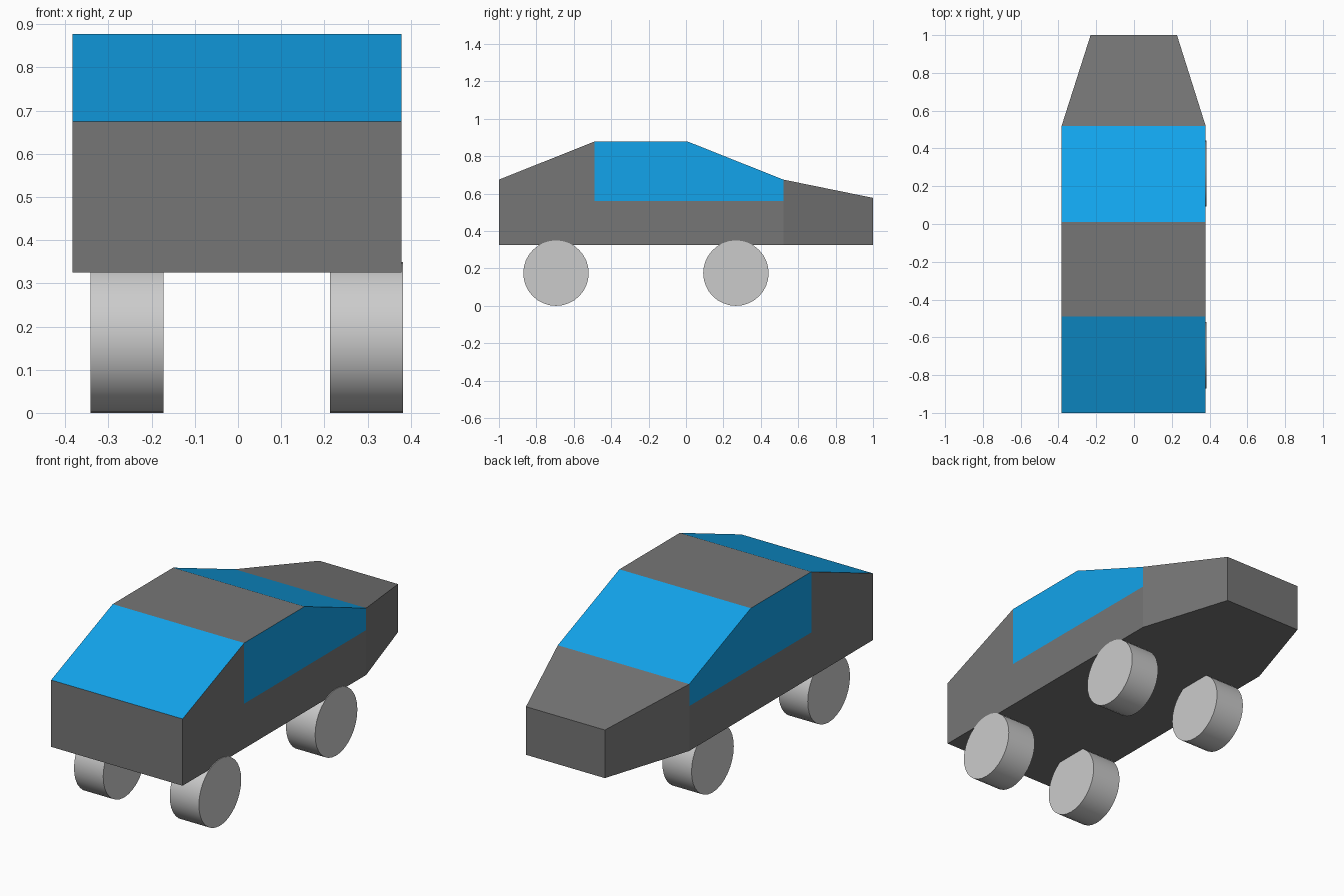
import bpy, bmesh, math

if "Cube" in bpy.data.objects:
    bpy.data.objects.remove(bpy.data.objects["Cube"])

X_LEFT, X_RIGHT = -0.383, 0.379
NOSE_SCALE = 0.6
WIN_BACK, WIN_FRONT, WIN_SILL = -0.49, 0.52, 0.56


def material(name, color):
    mat = bpy.data.materials.new(name)
    mat.diffuse_color = color
    mat.use_nodes = True
    mat.node_tree.nodes["Principled BSDF"].inputs["Base Color"].default_value = mat.diffuse_color
    return mat


# Body: side profile extruded across the width
profile = [(-1, 0.325), (1, 0.325), (1, 0.577), (WIN_FRONT, 0.675),
           (0.01, 0.878), (WIN_BACK, 0.878), (-1, 0.675)]
bm = bmesh.new()
side = bm.faces.new([bm.verts.new((X_LEFT, y, z)) for y, z in profile])
ext = bmesh.ops.extrude_face_region(bm, geom=[side])
verts = [v for v in ext["geom"] if isinstance(v, bmesh.types.BMVert)]
bmesh.ops.translate(bm, verts=verts, vec=(X_RIGHT - X_LEFT, 0, 0))

# Cuts along the window pillars and sill
for co, no in [((0, WIN_BACK, 0), (0, 1, 0)),
               ((0, WIN_FRONT, 0), (0, 1, 0)),
               ((0, 0, WIN_SILL), (0, 0, 1))]:
    bmesh.ops.bisect_plane(bm, geom=bm.verts[:] + bm.edges[:] + bm.faces[:],
                           dist=1e-4, plane_co=co, plane_no=no)

# Tapered nose
for v in bm.verts:
    if v.co.y > 0.99:
        v.co.x *= NOSE_SCALE
bmesh.ops.recalc_face_normals(bm, faces=bm.faces[:])

# Glass: side windows, windscreen and rear window
for f in bm.faces:
    c, n = f.calc_center_median(), f.normal
    side_window = abs(n.x) > 0.9 and WIN_BACK < c.y < WIN_FRONT and c.z > WIN_SILL
    sloped_window = 0.5 < n.z < 0.99 and c.y < WIN_FRONT
    f.material_index = int(side_window or sloped_window)

mesh = bpy.data.meshes.new("car_body")
bm.to_mesh(mesh)
bm.free()
mesh.materials.append(material("body_grey", (0.18, 0.18, 0.18, 1)))
mesh.materials.append(material("glass_blue", (0.006, 0.37, 0.83, 1)))
bpy.context.collection.objects.link(bpy.data.objects.new("car_body", mesh))

# Wheels
for end, y in (("rear", -0.695), ("front", 0.267)):
    for hand, x in (("left", -0.257), ("right", 0.298)):
        bpy.ops.mesh.primitive_cylinder_add(
            vertices=32, radius=0.175, depth=0.169,
            location=(x, y, 0.175), rotation=(0, math.pi / 2, 0))
        bpy.context.object.name = f"{end}_{hand}_wheel"
        bpy.ops.object.shade_smooth_by_angle(angle=math.radians(30))
